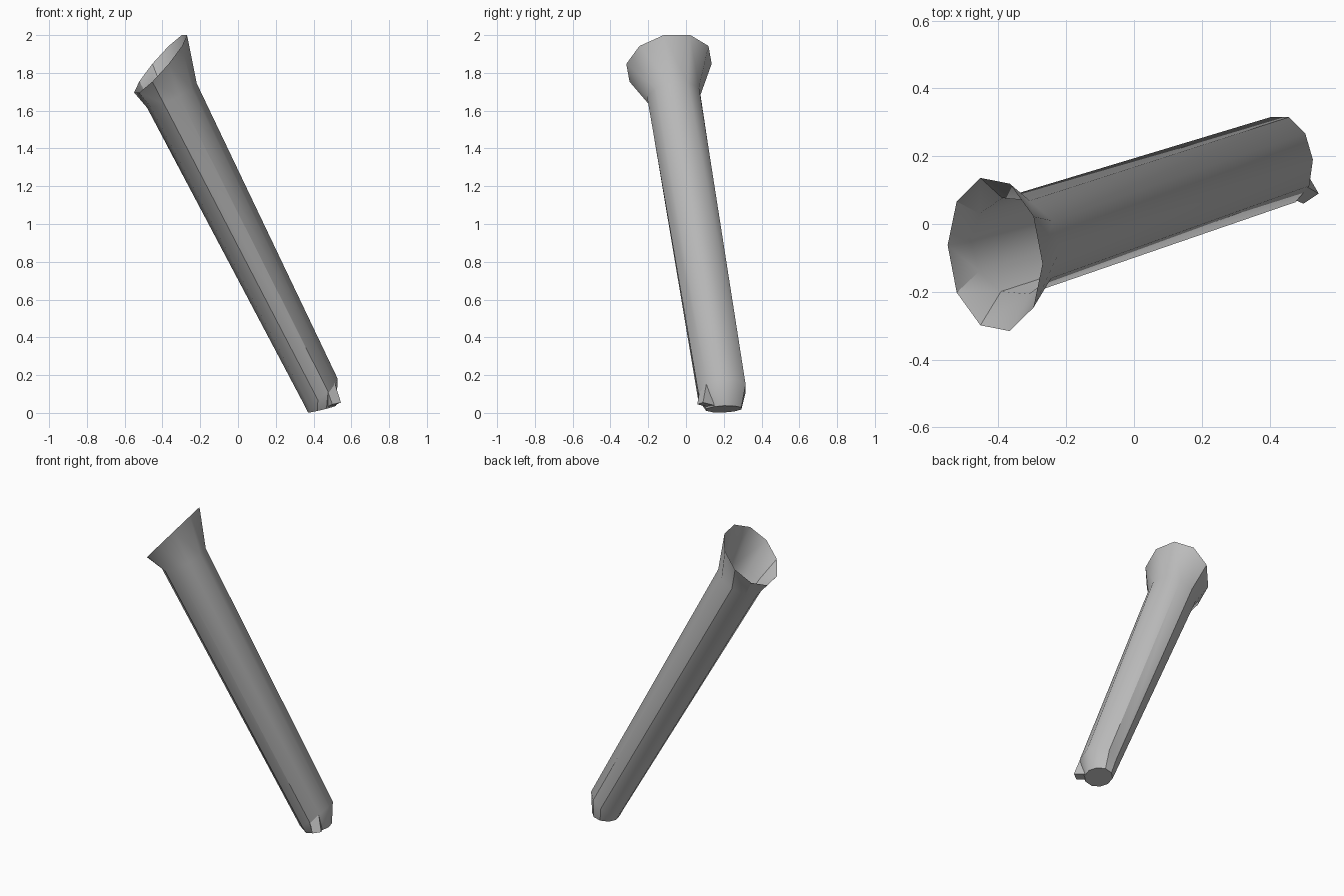
import bpy, bmesh
from math import cos, sin, pi, radians
from mathutils import Vector as V

cube = bpy.data.objects.get("Cube")
if cube:
    bpy.data.objects.remove(cube)

SIDES = 10

grey = bpy.data.materials.new("plain grey")
grey.use_nodes = True
colour = (0.5, 0.5, 0.5, 1)
grey.diffuse_color = colour
grey.node_tree.nodes["Principled BSDF"].inputs["Base Color"].default_value = colour


def finish(bm, name, angle):
    bmesh.ops.recalc_face_normals(bm, faces=bm.faces)
    mesh = bpy.data.meshes.new(name)
    bm.to_mesh(mesh)
    bm.free()
    mesh.materials.append(grey)
    obj = bpy.data.objects.new(name, mesh)
    bpy.context.collection.objects.link(obj)
    bpy.ops.object.select_all(action="DESELECT")
    obj.select_set(True)
    bpy.context.view_layer.objects.active = obj
    bpy.ops.object.shade_smooth_by_angle(angle=radians(angle))


def ring(bm, centre, a, b):
    """Ten-sided ellipse spanned by the half axes a and b."""
    steps = [2 * pi * i / SIDES for i in range(SIDES)]
    return [bm.verts.new(centre + a * cos(t) + b * sin(t)) for t in steps]


# Slanted tube: open flared mouth, round neck, slanted shoulder, closed foot
mouth_a = V((0.14, -0.0275, 0.1525))
mouth_b = V((0, 0.2287, 0.05))
neck = V((-0.35, -0.065, 1.68))
shoulder = V((0.44, 0.19, 0.11))
axis = (neck - shoulder).normalized()
neck_a = (mouth_a - axis * mouth_a.dot(axis)).normalized() * 0.147
neck_b = axis.cross(neck_a)

bm = bmesh.new()
rings = [
    ring(bm, V((-0.41, -0.09, 1.848)), mouth_a, mouth_b),
    ring(bm, neck, neck_a, neck_b),
    ring(bm, shoulder, V((0.088, 0, 0.07)), V((-0.01, 0.132, 0.02))),
    ring(bm, V((0.445, 0.2, 0.02)), V((0.075, 0, 0.018)), V((0, 0.098, 0.004))),
]
for upper, lower in zip(rings, rings[1:]):
    for i in range(SIDES):
        j = (i + 1) % SIDES
        bm.faces.new((upper[i], lower[i], lower[j], upper[j]))
bm.faces.new(rings[-1])
finish(bm, "flared_tube", 36.5)

# Small wedge-shaped spur at the foot: two side profiles joined together
bm = bmesh.new()
profiles = [
    [(0.465, 0.075, 0.14), (0.50, 0.06, 0.045), (0.47, 0.125, 0.03)],
    [(0.51, 0.11, 0.165), (0.545, 0.09, 0.055), (0.51, 0.15, 0.04)],
]
near, far = [[bm.verts.new(p) for p in profile] for profile in profiles]
bm.faces.new(near)
bm.faces.new(far)
for i in range(3):
    j = (i + 1) % 3
    bm.faces.new((near[i], near[j], far[j], far[i]))
finish(bm, "foot_spur", 30)
